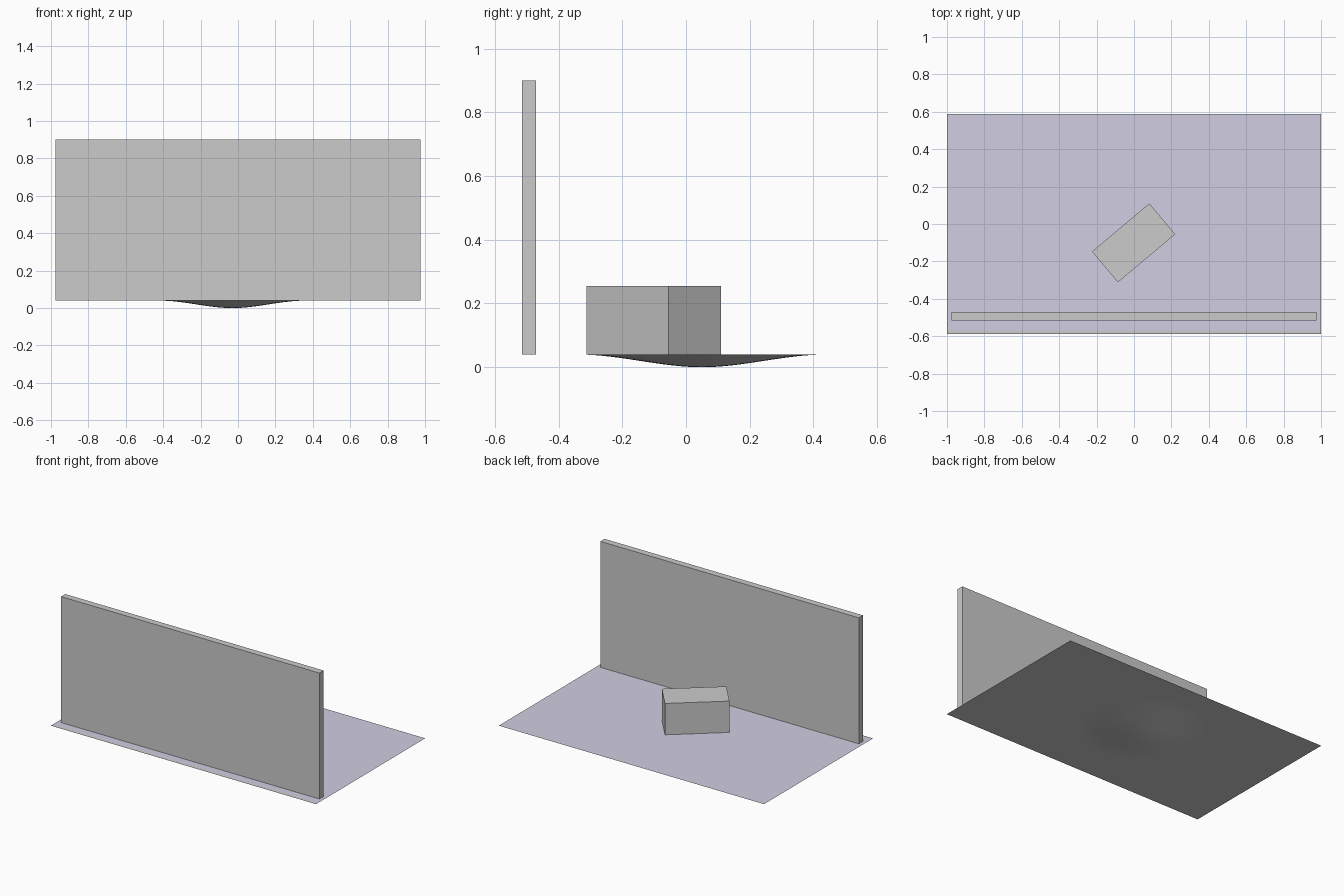
import bpy
import bmesh
import math
from mathutils import Matrix, Vector

if "Cube" in bpy.data.objects:
    bpy.data.objects.remove(bpy.data.objects["Cube"], do_unlink=True)

GROUND = 0.04


def material(name, color):
    mat = bpy.data.materials.new(name)
    mat.use_nodes = True
    mat.diffuse_color = color
    mat.node_tree.nodes["Principled BSDF"].inputs["Base Color"].default_value = color
    return mat


def finish(name, bm, mat):
    mesh = bpy.data.meshes.new(name)
    bm.to_mesh(mesh)
    bm.free()
    mesh.materials.append(mat)
    obj = bpy.data.objects.new(name, mesh)
    bpy.context.collection.objects.link(obj)
    return obj


def box(name, size, center, mat, turn=0):
    bm = bmesh.new()
    bmesh.ops.create_cube(bm, size=1, matrix=Matrix.Diagonal((*size, 1)))
    obj = finish(name, bm, mat)
    obj.location = center
    obj.rotation_euler.z = math.radians(turn)
    return obj


def sheet(name, size, center, mat, cuts=(1, 1)):
    bm = bmesh.new()
    place = Matrix.Translation(center) @ Matrix.Diagonal((*size, 1, 1))
    bmesh.ops.create_grid(bm, x_segments=cuts[0], y_segments=cuts[1], size=0.5, matrix=place)
    return finish(name, bm, mat)


grey = material("stone grey", (0.6, 0.6, 0.6, 1))
lilac = material("pale lilac", (0.64, 0.62, 0.76, 1))

# Ground with a smooth round hollow
ground = sheet("ground", (2, 1.174), (0, 0, GROUND), grey, (80, 48))
hollow, radius = Vector((-0.03, 0.05)), 0.39
for v in ground.data.vertices:
    t = max(0, 1 - (v.co.xy - hollow).length / radius)
    v.co.z -= GROUND * t * t * (3 - 2 * t)
ground.data.shade_smooth()

# Flat water surface over the hollow
sheet("water", (2, 1.157), (0, 0.0085, GROUND + 0.001), lilac)

# Long upright wall and the turned block
box("wall", (1.95, 0.045, 0.86), (0, -0.4925, GROUND + 0.43), grey)
box("block", (0.4, 0.215, 0.215), (-0.002, -0.101, GROUND + 0.1075), grey, 40)
